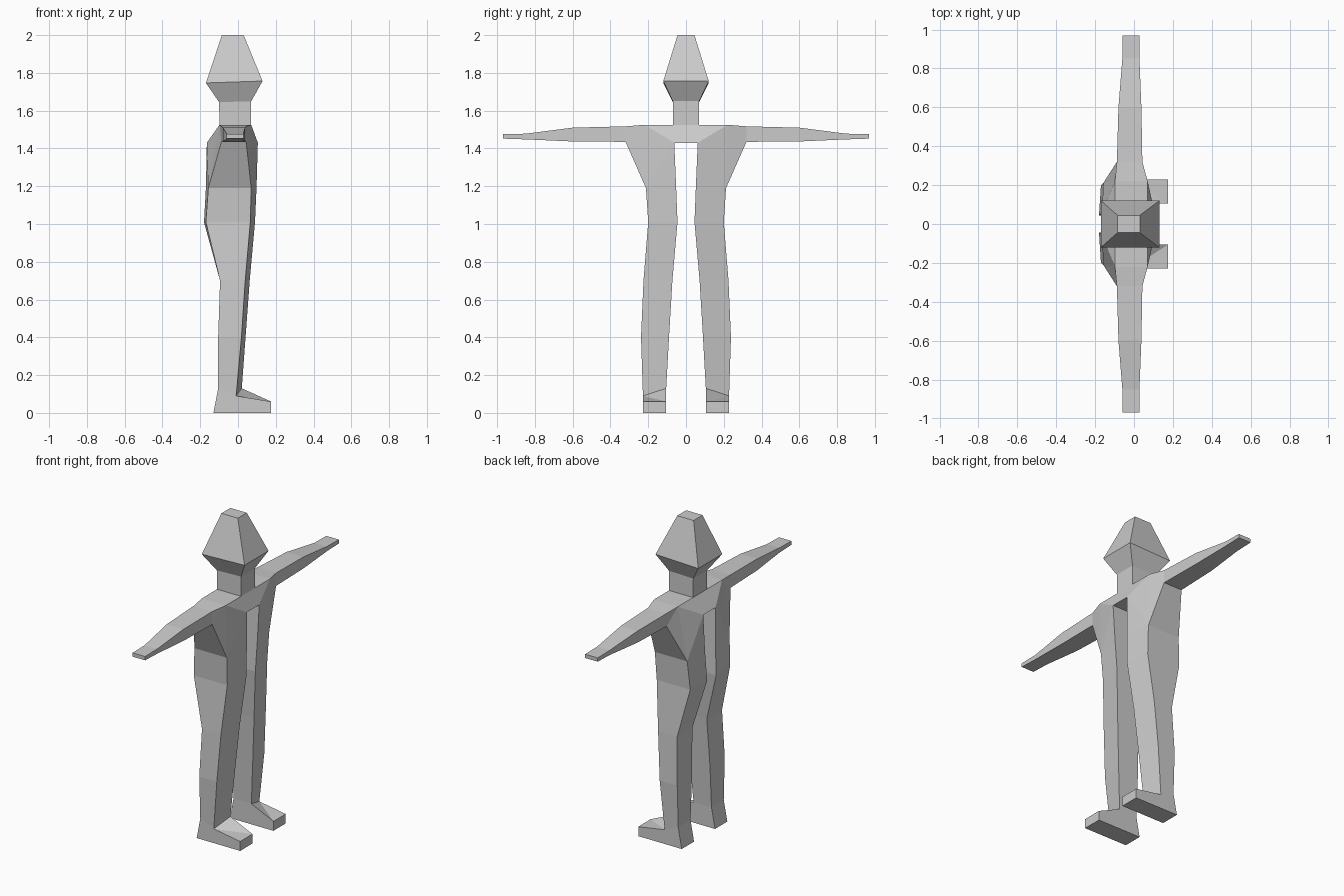
import bpy, bmesh

if "Cube" in bpy.data.objects:
    bpy.data.objects.remove(bpy.data.objects["Cube"])

grey = bpy.data.materials.new("light_grey")
grey.diffuse_color = (0.6, 0.6, 0.6, 1)
grey.use_nodes = True
grey.node_tree.nodes["Principled BSDF"].inputs["Base Color"].default_value = grey.diffuse_color


def finish(bm, name, mirror=False):
    bmesh.ops.recalc_face_normals(bm, faces=bm.faces)
    me = bpy.data.meshes.new(name)
    bm.to_mesh(me)
    bm.free()
    me.materials.append(grey)
    ob = bpy.data.objects.new(name, me)
    bpy.context.collection.objects.link(ob)
    if mirror:
        m = ob.modifiers.new("mirror", 'MIRROR')
        m.use_axis = (False, True, False)
    return ob


def ring(bm, pts):
    return [bm.verts.new(p) for p in pts]


def bridge(bm, a, b):
    for i in range(4):
        j = (i + 1) % 4
        bm.faces.new((a[i], a[j], b[j], b[i]))


# Body half: leg rings ordered back inner, back outer, front outer, front inner
bm = bmesh.new()
# z, back inner x, back outer x, front outer x, front inner x, inner y, outer y
leg = [(0.40, -0.105, -0.105, 0.018, 0.04, 0.09, 0.238),
       (0.70, -0.095, -0.095, 0.038, 0.062, 0.072, 0.225),
       (1.01, -0.18, -0.17, 0.065, 0.09, 0.045, 0.20),
       (1.19, -0.17, -0.157, 0.07, 0.098, 0.052, 0.212)]
sole = ring(bm, [(-0.13, .105, 0), (-0.13, .228, 0), (0.175, .228, 0), (0.175, .105, 0)])
ankle = ring(bm, [(-0.105, .105, .13), (-0.105, .228, .13), (-0.01, .228, .09), (0.02, .105, .13)])
toe = ring(bm, [(0.175, .228, .06), (0.175, .105, .06)])
bm.faces.new(sole)
bm.faces.new((sole[0], sole[1], ankle[1], ankle[0]))
bm.faces.new((sole[2], sole[3], toe[1], toe[0]))
bm.faces.new((sole[1], sole[2], toe[0], ankle[2], ankle[1]))
bm.faces.new((sole[3], sole[0], ankle[0], ankle[3], toe[1]))
bm.faces.new((ankle[2], toe[0], toe[1]))
bm.faces.new((ankle[2], toe[1], ankle[3]))
prev = ankle
for z, bi, bo, fo, fi, yi, yo in leg:
    cur = ring(bm, [(bi, yi, z), (bo, yo, z), (fo, yo, z), (fi, yi, z)])
    bridge(bm, prev, cur)
    prev = cur

# Chest and shoulder: the waist ring opens out into the armpit
chest = ring(bm, [(-0.165, .062, 1.43), (-0.088, .32, 1.435), (0.043, .32, 1.435), (0.105, .062, 1.43)])
top = ring(bm, [(-0.098, .07, 1.525), (0.07, .07, 1.525)])
shoulder = ring(bm, [(-0.098, .22, 1.525), (0.07, .22, 1.525)])
arm_top = ring(bm, [(-0.088, .32, 1.517), (0.043, .32, 1.517)])
bm.faces.new((prev[3], prev[0], chest[0], chest[3]))
bm.faces.new((prev[1], prev[2], chest[2], chest[1]))
for s, (w_in, w_out, c_in, c_out) in enumerate(((0, 1, 0, 1), (3, 2, 3, 2))):
    wi, wo, ci, co = prev[w_in], prev[w_out], chest[c_in], chest[c_out]
    bm.faces.new((wo, co, shoulder[s]))
    bm.faces.new((wo, shoulder[s], ci))
    bm.faces.new((wi, wo, ci))
    bm.faces.new((ci, shoulder[s], top[s]))
    bm.faces.new((co, arm_top[s], shoulder[s]))
bm.faces.new((top[0], top[1], shoulder[1], shoulder[0]))
bm.faces.new((shoulder[0], shoulder[1], arm_top[1], arm_top[0]))

# Upper chest bridge to the centre line
mid = ring(bm, [(-0.165, 0, 1.43), (0.105, 0, 1.43), (0.07, 0, 1.525), (-0.098, 0, 1.525)])
edge = [chest[0], chest[3], top[1], top[0]]
bridge(bm, mid, edge)

# Arm: y, back x, front x, bottom z, top z
arm = [(0.60, -0.08, 0.038, 1.437, 1.51),
       (0.85, -0.06, 0.028, 1.448, 1.478),
       (0.97, -0.06, 0.028, 1.452, 1.476)]
prev = [chest[1], chest[2], arm_top[1], arm_top[0]]
for y, b, f, lo, hi in arm:
    cur = ring(bm, [(b, y, lo), (f, y, lo), (f, y, hi), (b, y, hi)])
    bridge(bm, prev, cur)
    prev = cur
bm.faces.new(prev)
finish(bm, "body", mirror=True)

# Neck and head: back x, front x, half width y, back z, front z
bm = bmesh.new()
prev = None
for b, f, y, zb, zf in [(-0.098, 0.07, 0.07, 1.52, 1.52),
                        (-0.10, 0.07, 0.07, 1.645, 1.65),
                        (-0.17, 0.13, 0.12, 1.747, 1.757),
                        (-0.085, 0.03, 0.045, 2.0, 2.0)]:
    cur = ring(bm, [(b, -y, zb), (f, -y, zf), (f, y, zf), (b, y, zb)])
    if prev:
        bridge(bm, prev, cur)
    prev = cur
bm.faces.new(prev)
finish(bm, "head_and_neck")
